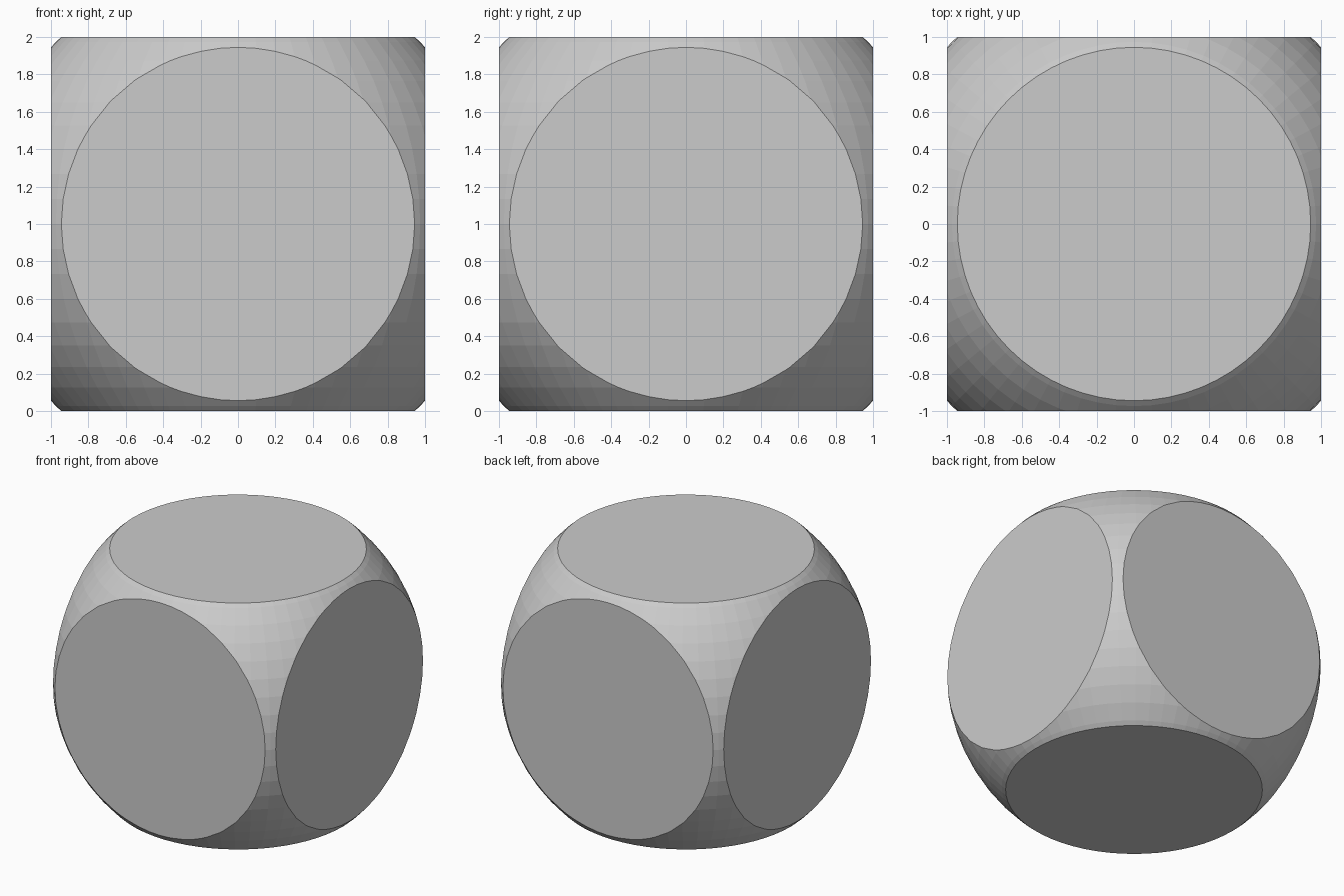
import bpy, bmesh
from mathutils import Vector

if "Cube" in bpy.data.objects:
    bpy.data.objects.remove(bpy.data.objects["Cube"])

# Faceted ball, larger than the cube it is trimmed to
bm = bmesh.new()
bmesh.ops.create_uvsphere(bm, u_segments=64, v_segments=32, radius=1.377)

# Slice off six caps and close each with one flat round face
for axis in range(3):
    for sign in (-1, 1):
        n = Vector((0, 0, 0))
        n[axis] = sign
        bmesh.ops.bisect_plane(bm, geom=bm.verts[:] + bm.edges[:] + bm.faces[:],
                               dist=1e-5, plane_co=n, plane_no=n, clear_outer=True)
        rim = [e for e in bm.edges if e.is_boundary]
        bmesh.ops.contextual_create(bm, geom=rim)

bmesh.ops.recalc_face_normals(bm, faces=bm.faces[:])

# Stand the body on the floor
bmesh.ops.translate(bm, verts=bm.verts[:], vec=(0, 0, 1))
mesh = bpy.data.meshes.new("rounded_cube_body")
bm.to_mesh(mesh)
bm.free()
body = bpy.data.objects.new("rounded_cube_body", mesh)
bpy.context.collection.objects.link(body)
